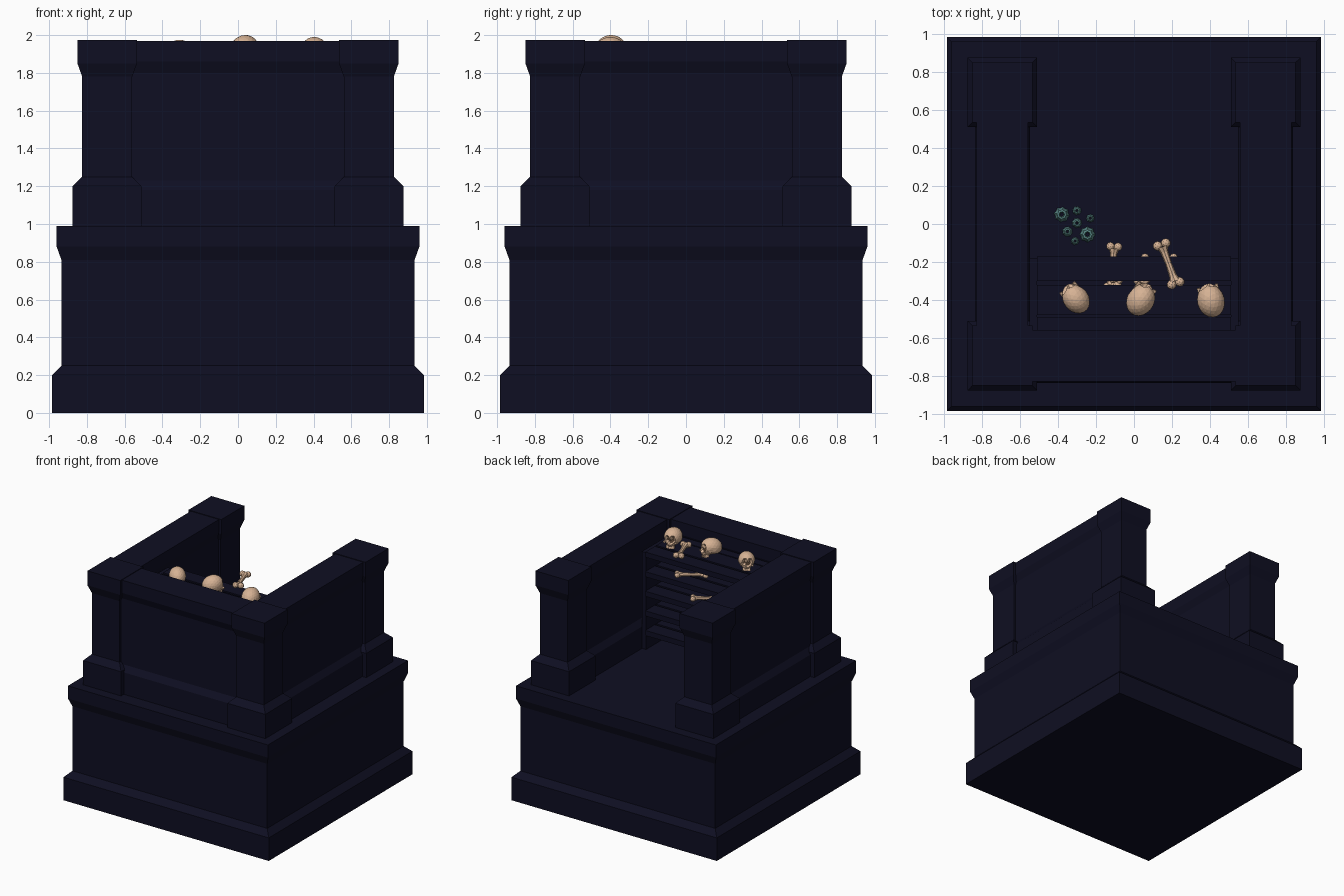
import bpy, bmesh, math, random
from mathutils import Vector, Euler

if "Cube" in bpy.data.objects:
    bpy.data.objects.remove(bpy.data.objects["Cube"])

random.seed(4)

def material(name, rgb):
    m = bpy.data.materials.new(name)
    m.diffuse_color = (*rgb, 1)
    m.use_nodes = True
    m.node_tree.nodes["Principled BSDF"].inputs["Base Color"].default_value = m.diffuse_color
    return m

STONE = material("midnight_stone", (0.0045, 0.0045, 0.016))
BONE = material("bone", (0.68, 0.45, 0.30))
SOCKET = material("dark_socket", (0.13, 0.075, 0.045))
TEAL = material("teal_shell", (0.10, 0.25, 0.24))

def finish(name, bm, *mats):
    bmesh.ops.recalc_face_normals(bm, faces=bm.faces)
    me = bpy.data.meshes.new(name)
    bm.to_mesh(me)
    bm.free()
    ob = bpy.data.objects.new(name, me)
    for m in mats:
        me.materials.append(m)
    bpy.context.collection.objects.link(ob)
    return ob

def stack(name, cx, cy, levels):
    """Square moulding: levels are (z, half_x, half_y) rings lofted upward."""
    bm = bmesh.new()
    rings = [[bm.verts.new((cx + sx * hx, cy + sy * hy, z))
              for sx, sy in ((-1, -1), (1, -1), (1, 1), (-1, 1))] for z, hx, hy in levels]
    for a, b in zip(rings, rings[1:]):
        for i in range(4):
            j = (i + 1) % 4
            bm.faces.new((a[i], a[j], b[j], b[i]))
    bm.faces.new(rings[0][::-1])
    bm.faces.new(rings[-1])
    return finish(name, bm, STONE)

def box(name, x0, x1, y0, y1, z0, z1):
    hx, hy = (x1 - x0) / 2, (y1 - y0) / 2
    return stack(name, (x0 + x1) / 2, (y0 + y1) / 2, [(z0, hx, hy), (z1, hx, hy)])

# Stepped pedestal
stack("pedestal", 0, 0, [(z, h, h) for z, h in
      ((0, .985), (.2, .985), (.25, .935), (.81, .935), (.88, .96), (.99, .96))])

# Corner pillars
C = 0.6925
for sx in (-1, 1):
    for sy in (-1, 1):
        stack("corner_pillar", sx * C, sy * C, [(z, h, h) for z, h in
              ((.99, .1825), (1.2, .1825), (1.25, .1325), (1.78, .1325), (1.85, .1575), (1.975, .1575))])

# Walls between the pillars, open at the back
WALL = ((.99, .145), (1.18, .145), (1.23, .112), (1.80, .112), (1.86, .135), (1.97, .135))
for sx in (-1, 1):
    stack("side_wall", sx * C, 0, [(z, h, .6) for z, h in WALL])
stack("front_wall", 0, -C, [(z, .6, h) for z, h in WALL])

# Shelf rack against the inside of the front wall
SHELVES = (1.84, 1.67, 1.50, 1.33, 1.16)
for z in SHELVES:
    for y0, y1 in ((-.30, -.17), (-.48, -.32), (-.57, -.49)):
        box("shelf_board", -.51, .51, y0, y1, z - .045, z)
for s in (-1, 1):
    box("shelf_upright", s * .53 - .02, s * .53 + .02, -.57, -.18, .99, 1.83)

def skull(loc, yaw, pitch, roll, s=1.0):
    """Faceted skull facing +y: a shaped sphere with sunken sockets, plus teeth."""
    bm = bmesh.new()
    bmesh.ops.create_icosphere(bm, subdivisions=3, radius=1)
    pits = [(Vector((-.37, .88, -.22)), .27), (Vector((.37, .88, -.22)), .27),
            (Vector((0, .82, -.57)), .15)]
    dark = set()
    for v in bm.verts:
        d = v.co.copy()
        p = Vector((d.x * .072, d.y * .088, d.z * .075))
        if d.z < -.1:
            t = (-.1 - d.z) / .9
            if d.y > 0:                      # narrow, longer face
                p.x *= 1 - .35 * t
                p.y += .030 * t
                p.z *= 1 + .12 * t
            else:                            # flat underside
                p.z *= 1 - .25 * t
        for c, r in pits:
            if (d - c).length < r:
                p.y -= .026
                dark.add(v)
        v.co = p
    for f in bm.faces:
        if all(v in dark for v in f.verts):
            f.material_index = 1
    # cheek bones, upper teeth and lower jaw
    def lump(c, size):
        g = bmesh.ops.create_cube(bm, size=1)["verts"]
        for v in g:
            v.co = Vector(c) + Vector(a * b for a, b in zip(v.co, size))
    for sx in (-1, 1):
        lump((sx * .048, .05, -.038), (.016, .05, .014))
    for i in range(6):
        x = (i - 2.5) * .0115
        lump((x, .064 - abs(x) * .4, -.076), (.0095, .014, .024))
    lump((0, .045, -.072), (.062, .034, .022))
    ob = finish("skull", bm, BONE, SOCKET)
    ob.location = loc
    ob.scale = (s, s, s)
    ob.rotation_euler = Euler([math.radians(a) for a in (pitch, roll, yaw)])

skull((.405, -.405, 1.915), 14, 12, 0, 1.0)
skull((.035, -.40, 1.925), -28, 14, 14, 1.0)
skull((-.305, -.395, 1.905), 38, 18, -6, .93)

def long_bone(a, b, r=.016):
    """Shaft with flared ends and two knobs at each end."""
    a, b = Vector(a), Vector(b)
    d = (b - a).normalized()
    side = d.cross(Vector((0, 0, 1))).normalized()
    up = side.cross(d)
    bm = bmesh.new()
    rings = []
    for t, k in ((0, 1.7), (.15, 1.15), (.5, .95), (.85, 1.15), (1, 1.7)):
        c = a.lerp(b, t)
        rings.append([bm.verts.new(c + r * k * (side * math.cos(i * math.pi / 4) +
                      up * .9 * math.sin(i * math.pi / 4))) for i in range(8)])
    for p, q in zip(rings, rings[1:]):
        for i in range(8):
            j = (i + 1) % 8
            bm.faces.new((p[i], p[j], q[j], q[i]))
    bm.faces.new(rings[0])
    bm.faces.new(rings[-1])
    for end, out in ((a, -d), (b, d)):
        for s in (-1, 1):
            g = bmesh.ops.create_icosphere(bm, subdivisions=2, radius=r * 1.4)["verts"]
            bmesh.ops.translate(bm, verts=g, vec=end + out * r * .7 + side * s * r * 1.25)
    finish("long_bone", bm, BONE)

long_bone((.15, -.12, 1.93), (.215, -.30, 1.93), .018)
long_bone((.21, -.20, 1.715), (.04, -.31, 1.715))
long_bone((.06, -.20, 1.55), (-.09, -.30, 1.55))
long_bone((-.105, -.13, 1.38), (-.12, -.32, 1.38))

# Cluster of ribbed shells on the floor, each a ridged cone with a sunken mouth
for x, y, r in ((-.38, .05, .042), (-.30, .07, .025), (-.23, .03, .023), (-.30, .005, .028),
                (-.35, -.04, .029), (-.245, -.055, .043), (-.31, -.09, .023)):
    bm = bmesh.new()
    n, turn = 16, random.random()
    rings = []
    for k, z in ((1, 0), (.62, 1.1), (.36, 1.15), (.25, .5)):
        rings.append([bm.verts.new((x + r * k * (1 if i % 2 else .84) * math.cos(turn + i * math.tau / n),
                                    y + r * k * (1 if i % 2 else .84) * math.sin(turn + i * math.tau / n),
                                    .988 + r * z)) for i in range(n)])
    for p, q in zip(rings, rings[1:]):
        for i in range(n):
            j = (i + 1) % n
            bm.faces.new((p[i], p[j], q[j], q[i]))
    bm.faces.new(rings[0])
    bm.faces.new(rings[-1]).material_index = 1
    finish("floor_shell", bm, TEAL, STONE)
